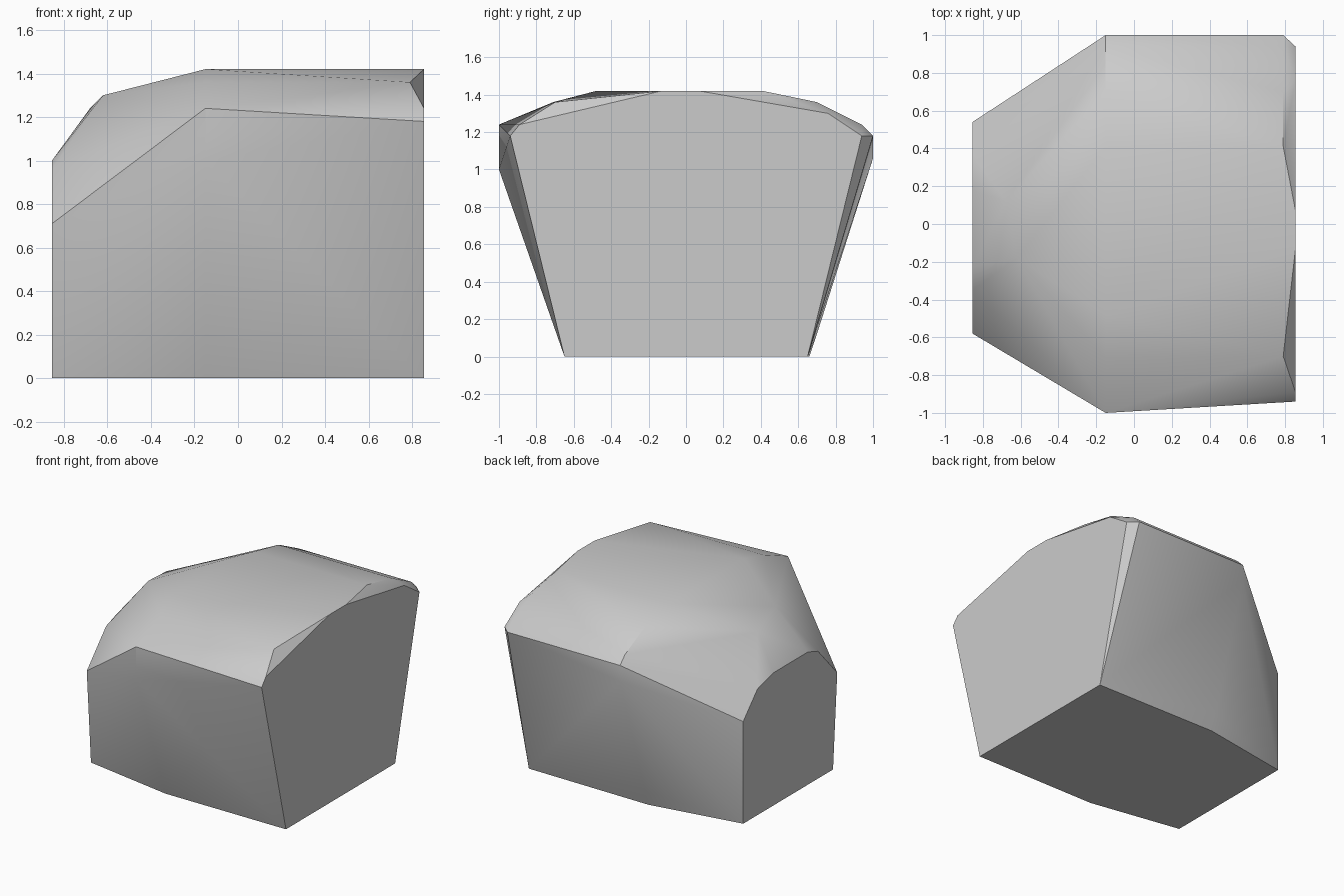
import bpy
import bmesh
import math

cube = bpy.data.objects.get("Cube")
if cube:
    bpy.data.objects.remove(cube, do_unlink=True)


def flat_material(name, colour):
    mat = bpy.data.materials.new(name)
    mat.use_nodes = True
    mat.diffuse_color = colour
    mat.node_tree.nodes["Principled BSDF"].inputs["Base Color"].default_value = colour
    return mat


# Cross-sections along x, each a list of (y, z) corners
sections = {
    # narrow end
    -0.855: [(-0.53, 0), (0.54, 0), (0.54, 0.77), (0.37, 0.95), (0.18, 1.0),
             (-0.23, 1.0), (-0.35, 0.96), (-0.58, 0.71)],
    # sloping shoulder
    -0.68: [(0.12, 1.24)],
    -0.62: [(-0.18, 1.30)],
    # widest part
    -0.15: [(-0.65, 0), (0.66, 0), (0.70, 0.12), (1.0, 1.06), (1.0, 1.18),
            (0.94, 1.24), (0.70, 1.36), (0.41, 1.42), (-0.48, 1.42),
            (-0.71, 1.36), (-1.0, 1.24), (-1.0, 1.0)],
    # chamfer start at the broad end
    0.79: [(1.0, 1.18), (0.94, 1.24), (0.70, 1.36), (0.41, 1.42), (-0.70, 1.36)],
    # broad end
    0.855: [(-0.65, 0), (0.65, 0), (0.94, 1.18), (0.76, 1.30), (0.07, 1.42),
            (-0.13, 1.42), (-0.89, 1.24), (-0.94, 1.18)],
}

# Wrap the sections in one faceted shell
bm = bmesh.new()
for x, profile in sections.items():
    for y, z in profile:
        bm.verts.new((x, y, z))
bmesh.ops.convex_hull(bm, input=bm.verts[:])
loose = [v for v in bm.verts if not v.link_faces]
bmesh.ops.delete(bm, geom=loose, context="VERTS")
bmesh.ops.dissolve_limit(bm, angle_limit=math.radians(0.5),
                         verts=bm.verts[:], edges=bm.edges[:])
bmesh.ops.recalc_face_normals(bm, faces=bm.faces[:])

mesh = bpy.data.meshes.new("faceted_block")
bm.to_mesh(mesh)
bm.free()
mesh.materials.append(flat_material("light_grey", (0.6, 0.6, 0.6, 1)))

block = bpy.data.objects.new("faceted_block", mesh)
bpy.context.collection.objects.link(block)

# Soft shading on the gentle bends, crisp main edges
bpy.ops.object.select_all(action="DESELECT")
block.select_set(True)
bpy.context.view_layer.objects.active = block
bpy.ops.object.shade_smooth_by_angle(angle=math.radians(34))
